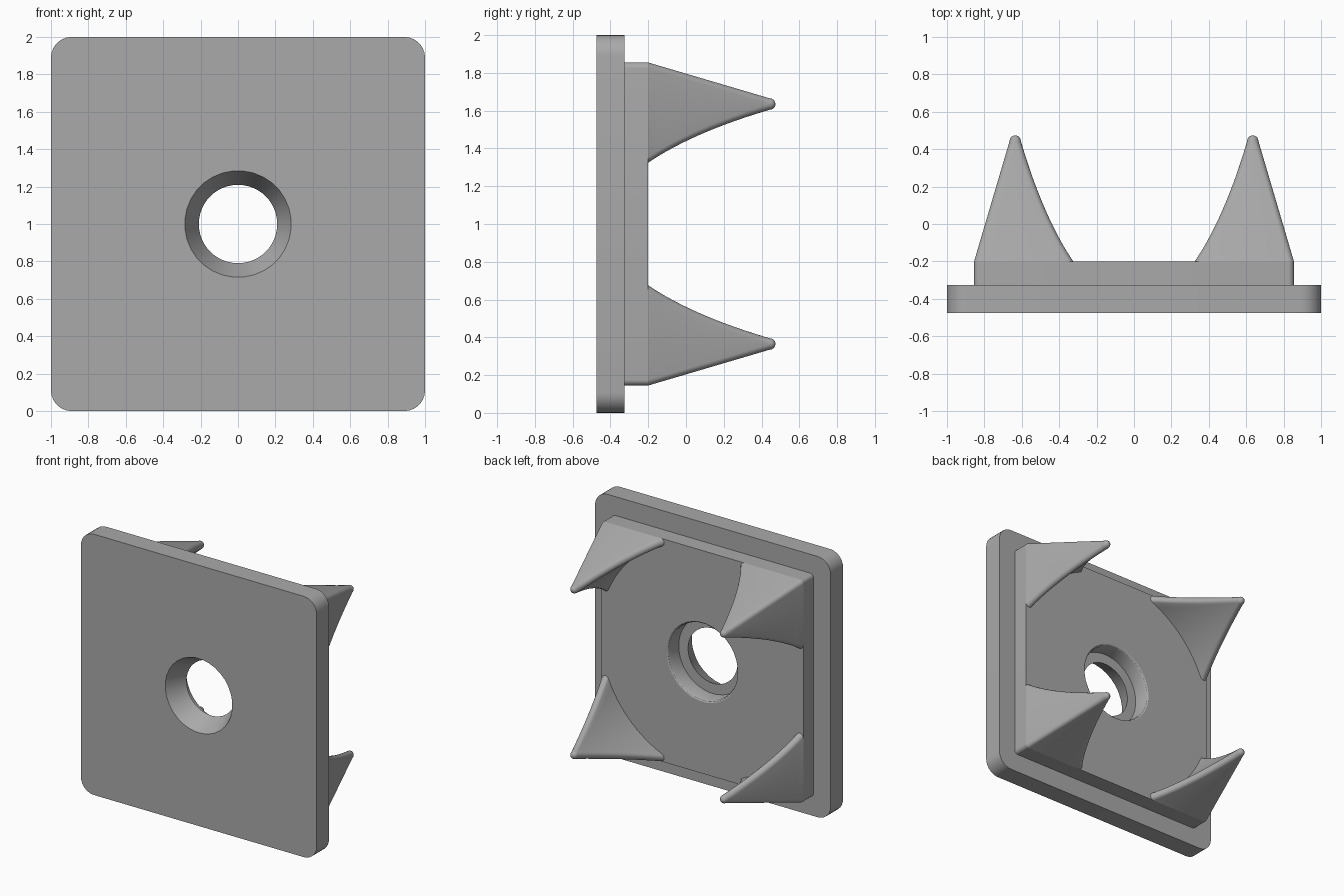
import bpy, bmesh, math
from math import pi, cos, sin, sqrt, atan2

cube = bpy.data.objects.get("Cube")
if cube:
    bpy.data.objects.remove(cube, do_unlink=True)

grey = bpy.data.materials.new("mid_grey")
grey.use_nodes = True
colour = (0.4, 0.4, 0.4, 1)
grey.diffuse_color = colour
grey.node_tree.nodes["Principled BSDF"].inputs["Base Color"].default_value = colour

FRONT, STEP, BACK = -0.475, -0.325, -0.2   # depths of the stacked slabs
ARC = 8                                    # points per rounded corner


def loft(name, rings, closed=False):
    """Skin a list of (outline, depth) rings; join the ends or cap them."""
    bm = bmesh.new()
    loops = [[bm.verts.new((u, y, v + 1)) for u, v in pts] for pts, y in rings]
    pairs = list(zip(loops, loops[1:]))
    if closed:
        pairs.append((loops[-1], loops[0]))
    else:
        bm.faces.new(loops[0])
        bm.faces.new(loops[-1])
    for a, b in pairs:
        for i in range(len(a)):
            j = (i + 1) % len(a)
            bm.faces.new((a[i], a[j], b[j], b[i]))
    bmesh.ops.recalc_face_normals(bm, faces=bm.faces)
    mesh = bpy.data.meshes.new(name)
    bm.to_mesh(mesh)
    bm.free()
    mesh.materials.append(grey)
    obj = bpy.data.objects.new(name, mesh)
    bpy.context.collection.objects.link(obj)
    bpy.ops.object.select_all(action='DESELECT')
    obj.select_set(True)
    bpy.context.view_layer.objects.active = obj
    bpy.ops.object.shade_smooth_by_angle(angle=math.radians(30))
    return obj


def arc(cu, cv, r, a0, a1, n=ARC):
    return [(cu + r * cos(a0 + (a1 - a0) * i / (n - 1)),
             cv + r * sin(a0 + (a1 - a0) * i / (n - 1))) for i in range(n)]


def square(half, r):
    pts = []
    for q in range(4):
        a = q * pi / 2
        su, sv = (1, -1, -1, 1)[q], (1, 1, -1, -1)[q]
        pts += arc(su * (half - r), sv * (half - r), r, a, a + pi / 2)
    return pts


def circle(r):
    n = 4 * ARC
    return [(r * cos((i + 0.5) * 2 * pi / n), r * sin((i + 0.5) * 2 * pi / n))
            for i in range(n)]


# Front plate with a countersunk hole
loft("front_plate", [(circle(0.21), STEP), (circle(0.285), FRONT),
                     (square(1, 0.11), FRONT), (square(1, 0.11), STEP)], closed=True)

# Raised step behind it, with a wider bore and softened rim
loft("rear_step", [(square(0.855, 0.03), STEP), (square(0.855, 0.03), BACK),
                   (circle(0.305), BACK), (circle(0.297), BACK - 0.005),
                   (circle(0.29), BACK - 0.02), (circle(0.29), STEP)], closed=True)

# Corner claws: tapered block hollowed by a round bore, edges rounded
BORE, EDGE, SLOPE, HALF = 0.868, 0.03, 0.295, 0.855
TIP = (BORE + EDGE) / sqrt(2)              # where the three edges meet


def claw_section(half):
    c = half - EDGE
    p = sqrt(max((BORE + EDGE) ** 2 - c * c, 0))
    t = atan2(c, p)
    return (arc(c, c, EDGE, 0, pi / 2)
            + arc(p, c, EDGE, pi / 2, pi + t)
            + arc(0, 0, BORE, t, pi / 2 - t, 14)[1:-1]
            + arc(c, p, EDGE, 1.5 * pi - t, 2 * pi))


def claw_rings():
    rings = []
    levels = 14
    for i in range(levels + 1):
        half = HALF + (TIP + EDGE + 1e-4 - HALF) * i / levels
        rings.append((claw_section(half), BACK + (HALF - half) / SLOPE))
    last, y = rings[-1]
    for i in range(1, 5):                  # rounded tip
        a = i * pi / 2 / 4.2
        rings.append(([(TIP + (u - TIP) * cos(a), TIP + (v - TIP) * cos(a))
                       for u, v in last], y + EDGE * sin(a)))
    return rings


base_rings = claw_rings()
for su, side in ((1, "left"), (-1, "right")):
    for sv, level in ((1, "upper"), (-1, "lower")):
        loft(f"{level}_{side}_claw",
             [([(su * u, sv * v) for u, v in pts], y) for pts, y in base_rings])
